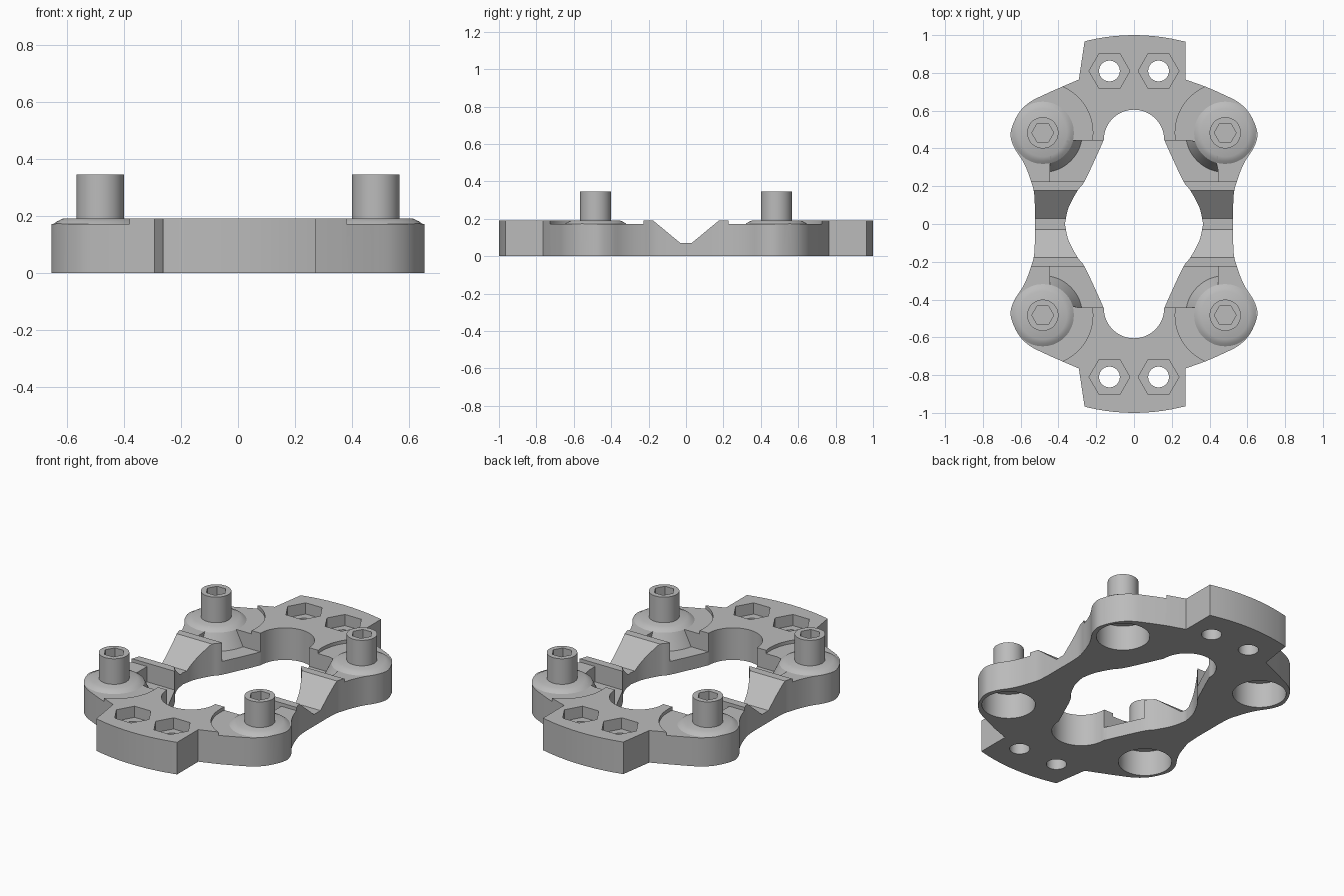
import bpy, bmesh, math
from mathutils import Vector

if "Cube" in bpy.data.objects:
    bpy.data.objects.remove(bpy.data.objects["Cube"])

T = 0.192                      # plate thickness
BX, BY = 0.483, 0.483          # screw position in one quadrant
QUADS = [(sx, sy) for sx in (1, -1) for sy in (1, -1)]

grey = bpy.data.materials.new("plain_grey")
grey.diffuse_color = (0.5, 0.5, 0.5, 1)
grey.use_nodes = True
grey.node_tree.nodes["Principled BSDF"].inputs["Base Color"].default_value = grey.diffuse_color


def finish(name, bm):
    bmesh.ops.recalc_face_normals(bm, faces=bm.faces)
    me = bpy.data.meshes.new(name)
    bm.to_mesh(me)
    bm.free()
    ob = bpy.data.objects.new(name, me)
    me.materials.append(grey)
    bpy.context.collection.objects.link(ob)
    return ob


def prism(name, pts, lo, hi, along_x=False):
    bm = bmesh.new()
    conv = (lambda u, v, w: (w, u, v)) if along_x else (lambda u, v, w: (u, v, w))
    rings = [[bm.verts.new(conv(u, v, w)) for u, v in pts] for w in (lo, hi)]
    for r in rings:
        bm.faces.new(r)
    n = len(pts)
    for i in range(n):
        j = (i + 1) % n
        bm.faces.new((rings[0][i], rings[0][j], rings[1][j], rings[1][i]))
    return finish(name, bm)


def lathe(name, profile, x, y, n=64):
    bm = bmesh.new()
    rings = [[bm.verts.new((px, py, z)) for px, py in circle(x, y, r, n)] for r, z in profile]
    for a, b in zip(rings, rings[1:]):
        for i in range(n):
            j = (i + 1) % n
            bm.faces.new((a[i], a[j], b[j], b[i]))
    bm.faces.new(rings[0])
    bm.faces.new(rings[-1])
    return finish(name, bm)


def circle(x, y, r, n=48, a0=0.0, a1=2 * math.pi, closed=True):
    m = n if closed else n - 1
    return [(x + r * math.cos(a0 + (a1 - a0) * i / m),
             y + r * math.sin(a0 + (a1 - a0) * i / m)) for i in range(n)]


def spline(pts, steps=5):
    p = [Vector(q) for q in pts]
    p = [2 * p[0] - p[1]] + p + [2 * p[-1] - p[-2]]
    out = []
    for a, b, c, d in zip(p, p[1:], p[2:], p[3:]):
        for k in range(steps):
            t = k / steps
            out.append(tuple(0.5 * (2 * b + (c - a) * t + (2 * a - 5 * b + 4 * c - d) * t * t
                                    + (3 * b - a - 3 * c + d) * t ** 3)))
    return out + [tuple(p[-2])]


def boolean(ob, tool, op='DIFFERENCE'):
    m = ob.modifiers.new("cut", 'BOOLEAN')
    m.operation, m.solver, m.object = op, 'EXACT', tool
    bpy.context.view_layer.objects.active = ob
    bpy.ops.object.modifier_apply(modifier=m.name)
    bpy.data.objects.remove(tool)


def smooth(ob):
    bpy.ops.object.select_all(action='DESELECT')
    ob.select_set(True)
    bpy.context.view_layer.objects.active = ob
    bpy.ops.object.shade_smooth_by_angle(angle=math.radians(25))


# Outer outline: end tabs, rounded corner lobes, narrow waist
lobe = spline([(0.38, 0.727), (0.47, 0.687), (0.555, 0.643), (0.615, 0.58), (0.653, 0.484),
               (0.637, 0.41), (0.593, 0.34), (0.566, 0.285), (0.545, 0.225), (0.53, 0.172),
               (0.525, 0.1)])
tab = [(x, 0.965 + 0.035 * (1 - (x / 0.27) ** 2)) for x in (0, 0.05, 0.1, 0.15, 0.2, 0.25)]
right = tab + [(0.272, 0.965), (0.272, 0.765)] + lobe
left = tab[1:] + [(0.262, 0.965), (0.292, 0.765)] + lobe
right += [(x, -y) for x, y in reversed(right)]
left = left + [(x, -y) for x, y in reversed(left)]
outline = right + [(-x, y) for x, y in reversed(left)]
plate = prism("base_plate", outline, 0, T)

# Central opening: round ends with bulging sides
arc = circle(0, 0.445, 0.16, 17, math.pi / 2, 0, False)
side = spline([(0.16, 0.445), (0.205, 0.345), (0.262, 0.225), (0.3, 0.175), (0.347, 0.085),
               (0.366, 0.0)])
q = arc + side[1:]
half = q + [(x, -y) for x, y in reversed(q[:-1])]
boolean(plate, prism("opening", half + [(-x, y) for x, y in reversed(half[1:-1])], -0.1, 0.4))

# V groove across the waist
boolean(plate, prism("groove", [(-0.03, 0.07), (0.03, 0.07), (0.25, 0.252), (-0.25, 0.252)],
                     -1, 1, True))

for sx, sy in QUADS:
    cx, cy = sx * BX, sy * BY
    keep = [(0.21, 0.03), (0.21, 0.08), (0.166, 0.171), (0.15, 0.182), (0.128, T), (0.12, 0.4)]
    # Shallow round recess around the screw mound
    ring = [(sx * x, sy * max(y, 0.225)) for x, y in circle(BX, BY, 0.265, 72)]
    ring = [p for i, p in enumerate(ring) if p != ring[i - 1]]
    cut = prism("recess", ring, 0.172, 0.3)
    boolean(cut, lathe("mound", keep, cx, cy))
    boolean(plate, cut)
    # Deeper square pocket opening to the centre
    box = [(0.01 * sx, 0.225 * sy), (0.445 * sx, 0.225 * sy),
           (0.445 * sx, 0.443 * sy), (0.01 * sx, 0.443 * sy)]
    cut = prism("pocket", box, 0.08, 0.31)
    boolean(cut, lathe("mound", keep, cx, cy))
    boolean(plate, cut)
    # Wide bore from below
    boolean(plate, prism("bore", circle(cx, cy, 0.145, 64), -0.1, 0.15))
    # Hexagonal nut seat with through hole
    hx, hy = sx * 0.13, sy * 0.81
    boolean(plate, prism("nut_seat", circle(hx, hy, 0.108, 6), 0.125, 0.3))
    boolean(plate, prism("bolt_hole", circle(hx, hy, 0.055, 40), -0.1, 0.29))
smooth(plate)

# Socket head screws
for i, (sx, sy) in enumerate(QUADS):
    cx, cy = sx * BX, sy * BY
    screw = lathe(f"screw_{i + 1}", [(0.083, 0.16), (0.083, 0.345)], cx, cy, 48)
    boolean(screw, prism("socket", circle(cx, cy, 0.058, 6), 0.27, 0.5))
    smooth(screw)
